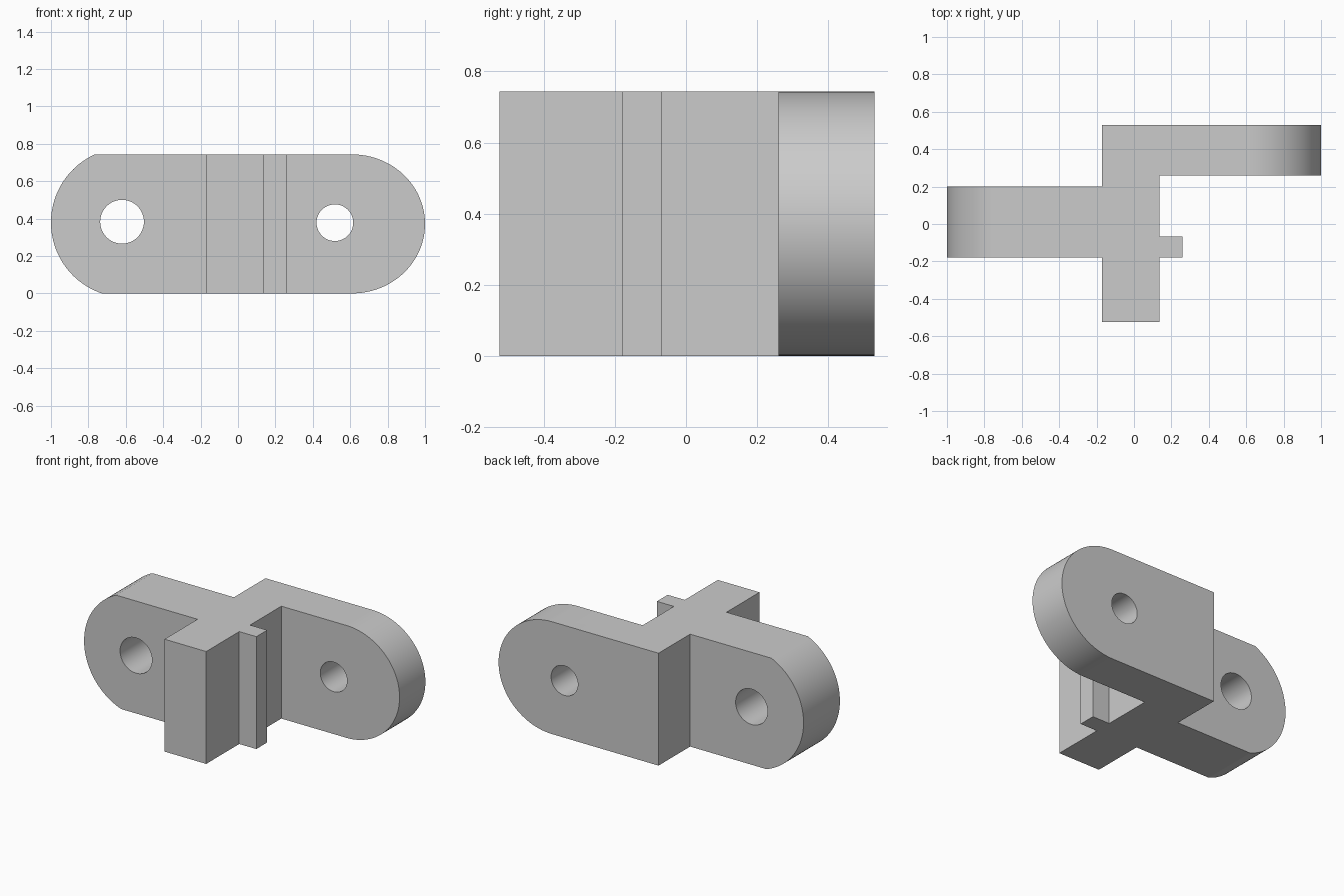
import bpy, bmesh
from math import sin, cos, pi, radians
from mathutils import Vector

if "Cube" in bpy.data.objects:
    bpy.data.objects.remove(bpy.data.objects["Cube"])

HEIGHT = 0.743


def prism(name, outline, direction):
    """Closed solid: a planar outline extruded along a direction."""
    bm = bmesh.new()
    face = bm.faces.new([bm.verts.new(p) for p in outline])
    grown = bmesh.ops.extrude_face_region(bm, geom=[face], use_keep_orig=True)
    moved = [g for g in grown["geom"] if isinstance(g, bmesh.types.BMVert)]
    bmesh.ops.translate(bm, verts=moved, vec=Vector(direction))
    bmesh.ops.recalc_face_normals(bm, faces=bm.faces)
    mesh = bpy.data.meshes.new(name)
    bm.to_mesh(mesh)
    bm.free()
    obj = bpy.data.objects.new(name, mesh)
    bpy.context.collection.objects.link(obj)
    return obj


def arc(cx, cz, rx, rz, start, end, steps):
    """Points of an elliptical arc in the front plane."""
    angles = [radians(start + (end - start) * i / steps) for i in range(steps + 1)]
    return [(cx + rx * cos(a), -1, cz + rz * sin(a)) for a in angles]


def combine(target, cutter, operation):
    mod = target.modifiers.new(operation.title(), "BOOLEAN")
    mod.object, mod.operation, mod.solver = cutter, operation, "EXACT"
    bpy.context.view_layer.objects.active = target
    bpy.ops.object.modifier_apply(modifier=mod.name)
    bpy.data.objects.remove(cutter)


# Plan: central post, offset arms and small side tab
plan = [(-0.17, -0.525), (0.135, -0.525), (0.135, -0.18), (0.26, -0.18),
        (0.26, -0.067), (0.135, -0.067), (0.135, 0.26), (1.1, 0.26),
        (1.1, 0.53), (-0.17, 0.53), (-0.17, 0.2), (-1.1, 0.2),
        (-1.1, -0.18), (-0.17, -0.18)]
bracket = prism("bracket_body", [(x, y, -0.2) for x, y in plan], (0, 0, 1.2))

# Rounded arm ends, shaped by the front outline
half = HEIGHT / 2
outline = (arc(0.61, half, 0.39, half, -90, 90, 48)
           + arc(-0.6, 0.379, 0.4, 0.4, 114.4, 251.4, 48))
combine(bracket, prism("end_shape", outline, (0, 2, 0)), "INTERSECT")

# Bolt holes through both arms
for x, z, r in [(-0.62, 0.383, 0.117), (0.518, 0.378, 0.098)]:
    circle = arc(x, z, r, r, 0, 360, 48)[:-1]
    combine(bracket, prism("hole_cutter", circle, (0, 2, 0)), "DIFFERENCE")

# Single grey finish
grey = bpy.data.materials.new("plain grey")
grey.use_nodes = True
colour = (0.6, 0.6, 0.6, 1)
grey.diffuse_color = colour
grey.node_tree.nodes["Principled BSDF"].inputs["Base Color"].default_value = colour
bracket.data.materials.clear()
bracket.data.materials.append(grey)

bpy.ops.object.select_all(action="DESELECT")
bracket.select_set(True)
bpy.context.view_layer.objects.active = bracket
bpy.ops.object.shade_smooth_by_angle(angle=radians(20))
